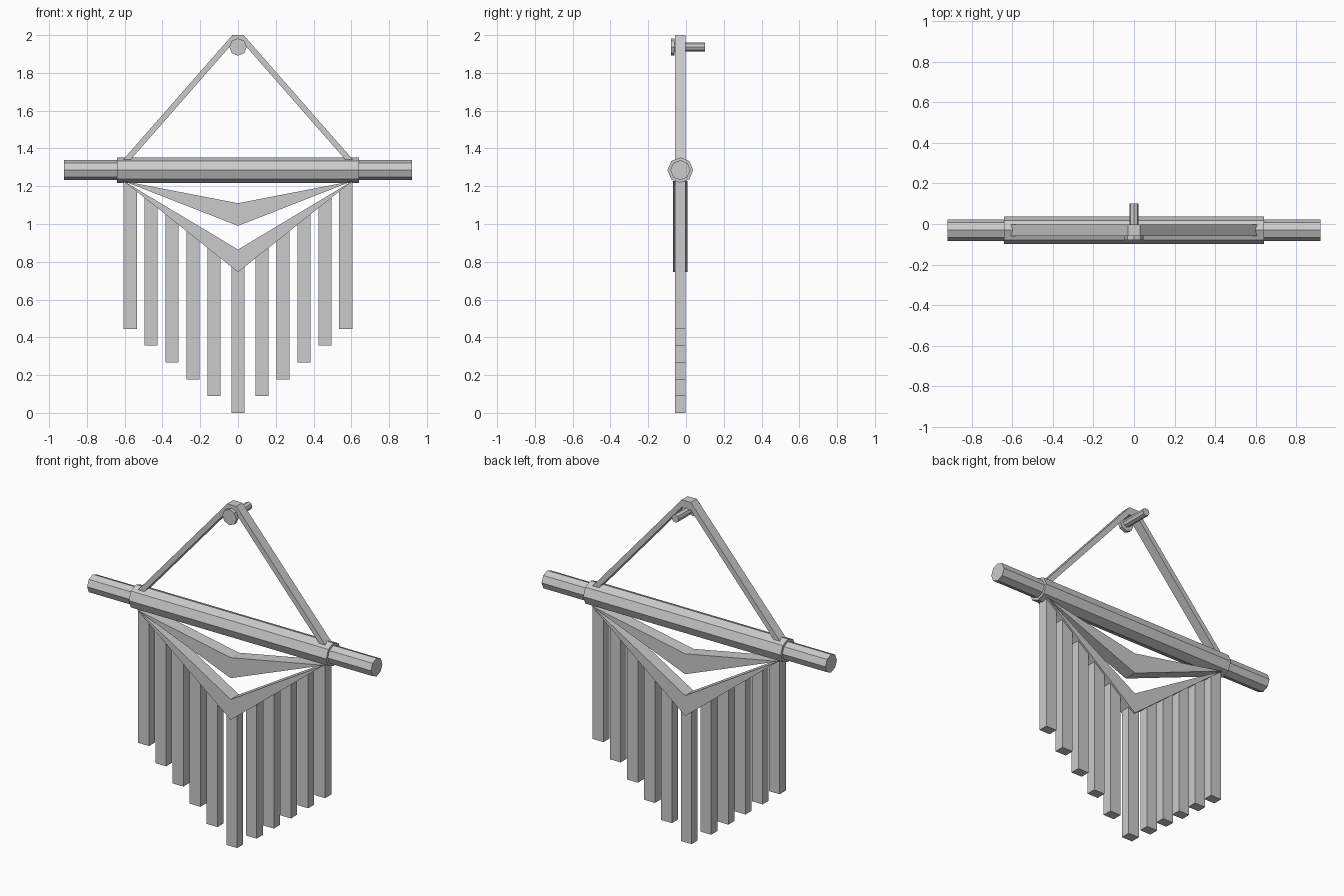
import bpy
import bmesh
from math import pi
from mathutils import Matrix, Vector

cube = bpy.data.objects.get("Cube")
if cube:
    bpy.data.objects.remove(cube, do_unlink=True)

MID_Y = -0.03  # depth plane shared by the hanging parts

grey = bpy.data.materials.new("plain grey")
grey.use_nodes = True
colour = (0.6, 0.6, 0.6, 1)
grey.diffuse_color = colour
grey.node_tree.nodes["Principled BSDF"].inputs["Base Color"].default_value = colour


def finish(name, bm):
    bmesh.ops.recalc_face_normals(bm, faces=bm.faces)
    mesh = bpy.data.meshes.new(name)
    bm.to_mesh(mesh)
    bm.free()
    mesh.materials.append(grey)
    obj = bpy.data.objects.new(name, mesh)
    bpy.context.collection.objects.link(obj)
    return obj


def slab(name, outline, depth):
    """Extrude an x-z outline along y, centred on the hanging plane."""
    bm = bmesh.new()
    verts = [bm.verts.new((x, MID_Y - depth / 2, z)) for x, z in outline]
    face = bm.faces.new(verts)
    new = bmesh.ops.extrude_face_region(bm, geom=[face])["geom"]
    moved = [v for v in new if isinstance(v, bmesh.types.BMVert)]
    bmesh.ops.translate(bm, vec=Vector((0, depth, 0)), verts=moved)
    return finish(name, bm)


def octagon_bar(name, radius, length, centre, axis):
    """Eight-sided bar with its ridges on the main axes."""
    bm = bmesh.new()
    turn = Matrix.Rotation(pi / 2, 4, "Y" if axis == "x" else "X")
    bmesh.ops.create_cone(bm, cap_ends=True, segments=8, radius1=radius,
                          radius2=radius, depth=length,
                          matrix=Matrix.Translation(centre) @ turn)
    return finish(name, bm)


def mirrored(half):
    """Complete a symmetric outline from its right half."""
    return half + [(-x, z) for x, z in reversed(half) if x > 0]


# Wooden rod and the yarn wrapped around it
octagon_bar("rod", 0.053, 1.84, (0, MID_Y, 1.285), "x")
octagon_bar("rod_wrap", 0.068, 1.28, (0, MID_Y, 1.285), "x")

# Hanging cord with a flat top, its ends sunk into the wrap
right = [(0.03, 2.0), (0.635, 1.31), (0.595, 1.31), (0.03, 1.955)]
left = [(-x, z) for x, z in reversed(right)]
slab("hanging_cord", right + left, 0.056)

# Nail that holds the cord
octagon_bar("nail_head", 0.046, 0.02, (0, -0.07, 1.937), "y")
octagon_bar("nail_shaft", 0.023, 0.17, (0, 0.015, 1.937), "y")

# Two tapering chevron bands
for name, top in (("upper_chevron", 1.11), ("lower_chevron", 0.865)):
    slab(name, [(0, top), (0.605, 1.227), (0, top - 0.12), (-0.605, 1.227)], 0.076)


# Fringe strands, slanted to end inside the lower chevron
def strand_top(x):
    return 0.805 + 0.695 * abs(x)


HALF = 0.035
slab("fringe_centre", mirrored([(0, strand_top(0)), (HALF, strand_top(HALF)),
                                (HALF, 0)]), 0.056)
for i in range(1, 6):
    for side, label in ((1, "left"), (-1, "right")):
        x = side * (0.016 + 0.111 * i)
        a, b = x - HALF, x + HALF
        end = 0.089 * i
        slab(f"fringe_{label}_{i}",
             [(a, end), (b, end), (b, strand_top(b)), (a, strand_top(a))], 0.056)
